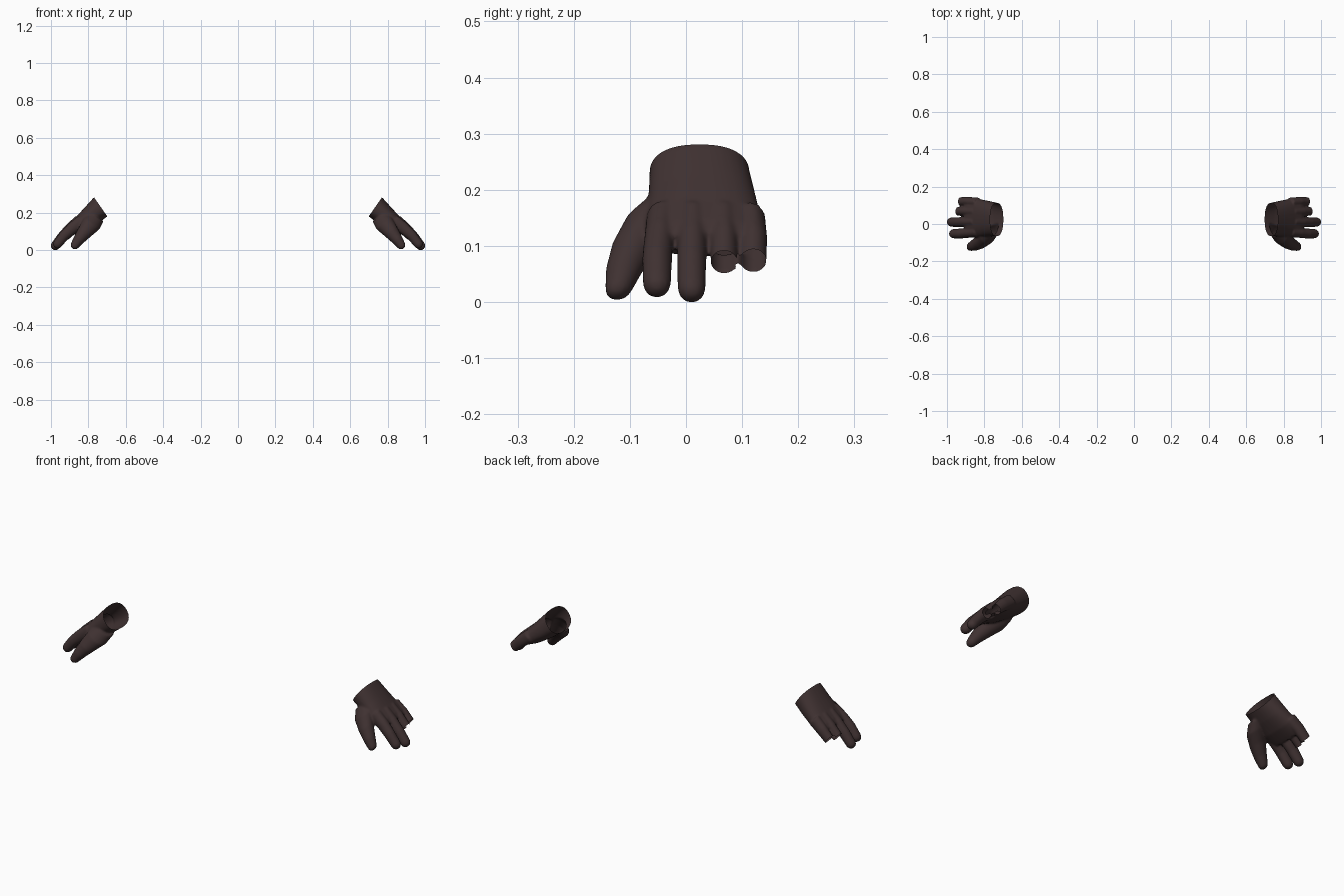
import bpy, bmesh, math
from mathutils import Vector

if "Cube" in bpy.data.objects:
    bpy.data.objects.remove(bpy.data.objects["Cube"])

leather = bpy.data.materials.new("dark brown leather")
leather.diffuse_color = (0.050, 0.031, 0.031, 1)
leather.use_nodes = True
leather.node_tree.nodes["Principled BSDF"].inputs["Base Color"].default_value = leather.diffuse_color
Y = Vector((0, 1, 0))


def loft(bm, sections, power=1.0, tip=True, sides=20):
    """Closed tube through (x, y, z, half width along y, half thickness)."""
    pts = [Vector(s[:3]) for s in sections]
    rows = []
    for i, s in enumerate(sections):
        t = (pts[min(i + 1, len(pts) - 1)] - pts[max(i - 1, 0)]).normalized()
        rows.append((pts[i], t, s[3], s[4]))
    if tip:  # rounded finger end
        c, t, w, h = rows[-1]
        for a in (30, 55, 75):
            k = math.cos(math.radians(a))
            rows.append((c + t * h * math.sin(math.radians(a)), t, w * k, h * k))
    rings = []
    for c, t, w, h in rows:
        n = t.cross(Y).normalized()
        ring = []
        for j in range(sides):
            a = 2 * math.pi * j / sides
            u, v = math.cos(a), math.sin(a)
            u = math.copysign(abs(u) ** power, u)
            v = math.copysign(abs(v) ** power, v)
            ring.append(bm.verts.new(c + Y * w * u + n * h * v))
        rings.append(ring)
    for a, b in zip(rings, rings[1:]):
        for j in range(sides):
            k = (j + 1) % sides
            bm.faces.new((a[j], a[k], b[k], b[j]))
    bm.faces.new(rings[0][::-1])
    bm.faces.new(rings[-1])


bm = bmesh.new()
# palm, running past the wrist so the cuff can be cut open
loft(bm, [(0.69, 0.024, 0.265, 0.088, 0.062),
          (0.733, 0.024, 0.232, 0.089, 0.062),
          (0.785, 0.029, 0.185, 0.096, 0.055),
          (0.835, 0.032, 0.145, 0.103, 0.046),
          (0.875, 0.034, 0.120, 0.105, 0.036),
          (0.893, 0.036, 0.105, 0.100, 0.028)], power=0.85, tip=False, sides=32)
# thumb
loft(bm, [(0.755, -0.025, 0.18, 0.045, 0.045),
          (0.780, -0.058, 0.145, 0.050, 0.052),
          (0.815, -0.090, 0.102, 0.042, 0.041),
          (0.848, -0.110, 0.060, 0.033, 0.031),
          (0.870, -0.119, 0.029, 0.025, 0.024)])
# index and middle fingers
for y0, y1, dx, dz in ((-0.042, -0.052, -0.012, 0.009), (0.012, 0.010, 0, 0)):
    loft(bm, [(0.845 + dx, y0, 0.155, 0.028, 0.036),
              (0.895 + dx, (y0 + y1) / 2, 0.115 + dz / 2, 0.027, 0.032),
              (0.938 + dx, y1, 0.072 + dz, 0.026, 0.028),
              (0.975 + dx, y1, 0.026 + dz, 0.025, 0.025)])
# ring and little fingers, left long and cut short below
for y0, y1, dx in ((0.066, 0.068, 0), (0.115, 0.120, -0.012)):
    loft(bm, [(0.845 + dx, y0, 0.155, 0.026, 0.034),
              (0.895 + dx, y1, 0.116, 0.025, 0.030),
              (0.935 + dx, y1, 0.077, 0.0235, 0.026),
              (0.960 + dx, y1, 0.046, 0.023, 0.025)])

# merge the parts into one smooth skin
bmesh.ops.recalc_face_normals(bm, faces=bm.faces)
raw = bpy.data.meshes.new("glove_parts")
bm.to_mesh(raw)
bm.free()
helper = bpy.data.objects.new("glove_parts", raw)
helper.hide_render = True
bpy.context.collection.objects.link(helper)
rm = helper.modifiers.new("merge", 'REMESH')
rm.mode = 'VOXEL'
rm.voxel_size = 0.005
sm = helper.modifiers.new("soften", 'SMOOTH')
sm.factor = 0.5
sm.iterations = 5
dg = bpy.context.evaluated_depsgraph_get()
skin = bpy.data.meshes.new_from_object(helper.evaluated_get(dg))
bpy.data.objects.remove(helper)


def cut_open(bm, point, normal, test):
    faces = [f for f in bm.faces if test(f.calc_center_median())]
    geom = set(faces)
    for f in faces:
        geom.update(f.edges)
        geom.update(f.verts)
    bmesh.ops.bisect_plane(bm, geom=list(geom), dist=1e-5, plane_co=point,
                           plane_no=normal, clear_outer=True)


bm = bmesh.new()
bm.from_mesh(skin)
# open cuff and open short fingers
cut_open(bm, (0.732, 0, 0.232), (-0.82, 0, 0.57), lambda c: c.x < 0.82)
cut_open(bm, (0.938, 0, 0.075), (0.78, 0, -0.62), lambda c: 0.041 < c.y < 0.094 and c.x > 0.86)
cut_open(bm, (0.926, 0, 0.080), (0.78, 0, -0.62), lambda c: c.y >= 0.094 and c.x > 0.86)
# seat on the ground and fit the full width
shift = Vector((1 - max(v.co.x for v in bm.verts), 0, -min(v.co.z for v in bm.verts)))
bmesh.ops.translate(bm, vec=shift, verts=bm.verts)


def make_glove(name):
    me = bpy.data.meshes.new(name)
    bm.to_mesh(me)
    me.materials.clear()
    me.materials.append(leather)
    for p in me.polygons:
        p.use_smooth = True
        p.material_index = 0
    ob = bpy.data.objects.new(name, me)
    bpy.context.collection.objects.link(ob)


make_glove("glove_right_side")
for v in bm.verts:
    v.co.x *= -1
bmesh.ops.reverse_faces(bm, faces=bm.faces)
make_glove("glove_left_side")
bm.free()
